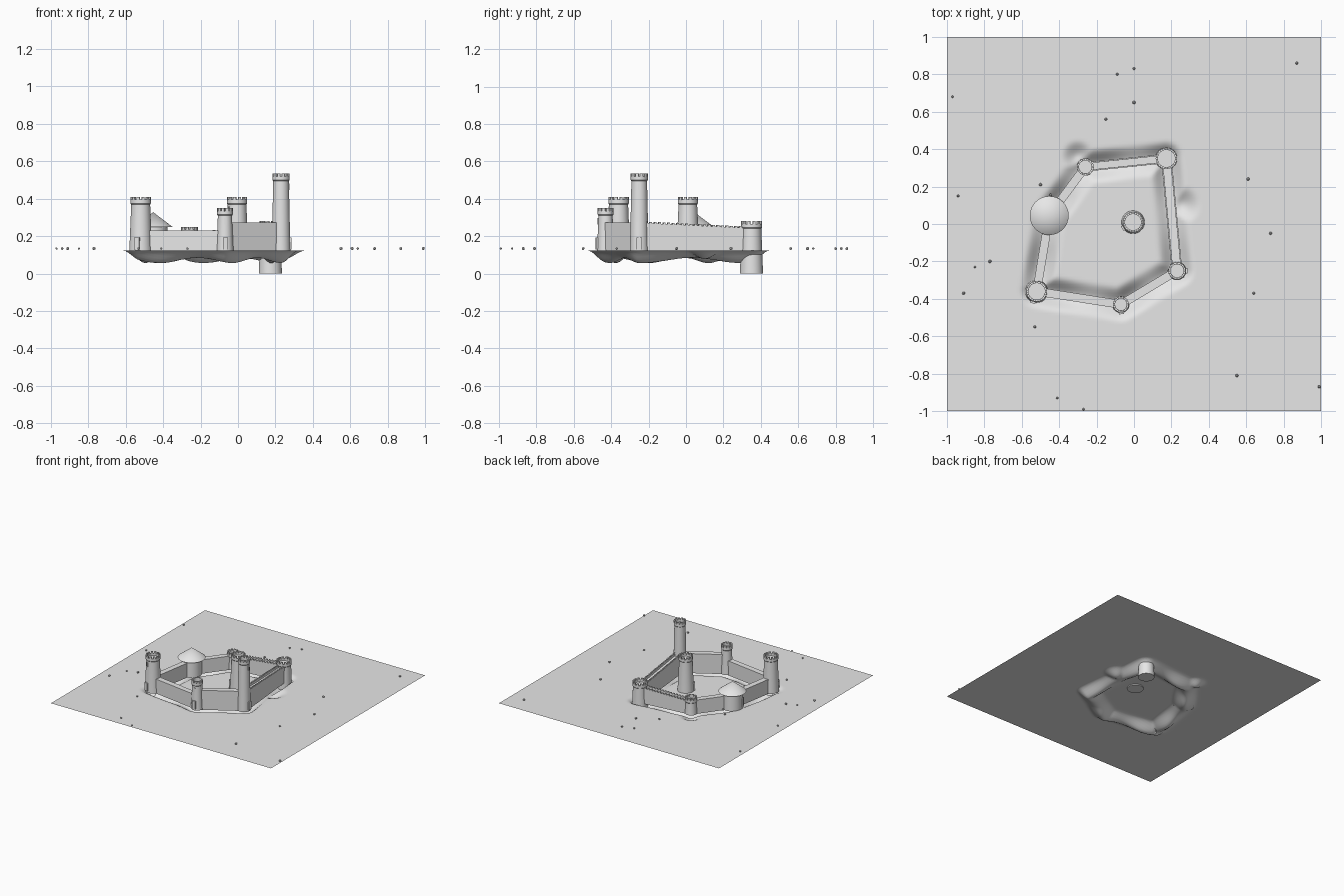
import bpy, bmesh, math, random
from mathutils import Vector, Matrix

if "Cube" in bpy.data.objects:
    bpy.data.objects.remove(bpy.data.objects["Cube"])

random.seed(4)
GROUND = 0.123
stone = bpy.data.materials.new("pale_stone")
stone.diffuse_color = (0.8, 0.8, 0.8, 1)
stone.use_nodes = True
stone.node_tree.nodes["Principled BSDF"].inputs["Base Color"].default_value = stone.diffuse_color


def finish(name, bm, smooth=True):
    me = bpy.data.meshes.new(name)
    bmesh.ops.recalc_face_normals(bm, faces=bm.faces[:])
    bm.to_mesh(me)
    bm.free()
    me.materials.append(stone)
    ob = bpy.data.objects.new(name, me)
    bpy.context.collection.objects.link(ob)
    if smooth:
        bpy.ops.object.select_all(action='DESELECT')
        ob.select_set(True)
        bpy.context.view_layer.objects.active = ob
        bpy.ops.object.shade_smooth_by_angle(angle=math.radians(35))
    return ob


def lathe(bm, profile, x, y, n=32):
    rings = []
    for r, z in profile:
        if r == 0:
            rings.append([bm.verts.new((x, y, z))])
        else:
            rings.append([bm.verts.new((x + r * math.cos(2 * math.pi * i / n),
                                        y + r * math.sin(2 * math.pi * i / n), z)) for i in range(n)])
    for a, b in zip(rings, rings[1:]):
        for i in range(n):
            j = (i + 1) % n
            if len(a) == 1:
                bm.faces.new((a[0], b[i], b[j]))
            elif len(b) == 1:
                bm.faces.new((a[i], a[j], b[0]))
            else:
                bm.faces.new((a[i], a[j], b[j], b[i]))


def box(bm, centre, size, angle=0.0):
    bmesh.ops.create_cube(bm, size=1, matrix=Matrix.Translation(centre)
                          @ Matrix.Rotation(angle, 4, 'Z') @ Matrix.Diagonal((*size, 1)))


def radial_box(bm, x, y, r, ang, z, size):
    box(bm, (x + r * math.cos(ang), y + r * math.sin(ang), z), size, ang)


# towers: x, y, base radius, top radius, bottom, top, door angle
TOWERS = {
    "front_left_tower": (-0.52, -0.36, 0.061, 0.051, 0.115, 0.41, -1.9),
    "front_tower": (-0.07, -0.43, 0.046, 0.038, 0.115, 0.35, -1.5),
    "front_right_tower": (0.23, -0.25, 0.050, 0.042, 0.115, 0.535, 0.0),
    "back_right_tower": (0.173, 0.35, 0.062, 0.053, 0.0, 0.28, None),
    "back_left_tower": (-0.26, 0.305, 0.046, 0.041, 0.115, 0.25, None),
    "keep_tower": (-0.005, 0.01, 0.062, 0.050, 0.115, 0.41, -2.6),
}


def tower(name, x, y, rb, rt, z0, z1, door):
    bm = bmesh.new()
    floor, rim, lip = z1 - 0.03, z1 - 0.015, rt + 0.004
    lathe(bm, [(0, z0), (rb, z0), (rt, z1 - 0.05), (rt, z1 - 0.04), (lip, z1 - 0.035),
               (lip, rim), (lip - 0.011, rim), (lip - 0.011, floor), (0, floor)], x, y)
    # battlement teeth
    n = 12
    for i in range(n):
        radial_box(bm, x, y, lip - 0.0055, 2 * math.pi * (i + 0.5) / n, z1 - 0.009, (0.011, 0.015, 0.018))
    # door and slit windows
    if door is not None:
        radial_box(bm, x, y, rb - 0.002, door, 0.16, (0.016, 0.028, 0.065))
        radial_box(bm, x, y, rt - 0.001, door, z1 - 0.07, (0.01, 0.012, 0.035))
    finish(name, bm)


for name, spec in TOWERS.items():
    tower(name, *spec)

# round hut with conical roof
HUT = (-0.453, 0.045)
bm = bmesh.new()
lathe(bm, [(0, 0.115), (0.078, 0.115), (0.075, 0.255), (0, 0.255)], *HUT)
radial_box(bm, *HUT, 0.076, 3.6, 0.16, (0.014, 0.035, 0.07))
finish("hut_body", bm)
bm = bmesh.new()
lathe(bm, [(0, 0.249), (0.104, 0.249), (0, 0.328)], *HUT)
finish("hut_roof", bm)

# curtain walls between neighbouring towers
P = {k: Vector(v[:2]) for k, v in TOWERS.items()}
A, B, C = P["front_left_tower"], P["front_tower"], P["front_right_tower"]
D, E, G = P["back_right_tower"], P["back_left_tower"], Vector(HUT)


def wall(name, p, q, z_p, z_q, width=0.045, parapet=False):
    bm = bmesh.new()
    d = (q - p).normalized()
    s = Vector((-d.y, d.x))
    ang = math.atan2(d.y, d.x)

    def strip(offset, w, lo, hi_p, hi_q):
        ends = []
        for pt, hi in ((p, hi_p), (q, hi_q)):
            l, r = pt + s * (offset + w / 2), pt + s * (offset - w / 2)
            ends.append([bm.verts.new((*v, z)) for v, z in ((l, lo), (r, lo), (r, hi), (l, hi))])
        a, b = ends
        for i in range(4):
            j = (i + 1) % 4
            bm.faces.new((a[i], a[j], b[j], b[i]))
        bm.faces.new(a)
        bm.faces.new(b)

    drop = 0.025 if parapet else 0
    strip(0, width, 0.112, z_p - drop, z_q - drop)
    if parapet:
        n = int((q - p).length / 0.024)
        for side in (-1, 1):
            off = side * (width / 2 - 0.004)
            strip(off, 0.008, 0.2, z_p - 0.008, z_q - 0.008)
            for i in range(n):
                t = (i + 0.5) / n
                c = p.lerp(q, t) + s * off
                box(bm, (*c, z_p + (z_q - z_p) * t - 0.008), (0.012, 0.008, 0.016), ang)
    finish(name, bm, False)


wall("front_wall", A, B, 0.23, 0.23)
wall("front_right_wall", B, C, 0.272, 0.272)
wall("right_wall", C, D, 0.28, 0.25, 0.056, True)
wall("back_wall", D, E, 0.25, 0.225, 0.05, True)
wall("back_left_wall", E, G, 0.225, 0.225)
wall("left_wall", G, A, 0.23, 0.23)

# ground sheet with an uneven trench sunk along the wall line
RING = [A, B, C, D, E, G]


def trench(x, y):
    pt = Vector((x, y))
    best, where = 9, 0
    for i, p in enumerate(RING):
        e = RING[(i + 1) % 6] - p
        t = max(0, min(1, (pt - p).dot(e) / e.length_squared))
        dist = (pt - p - e * t).length
        if dist < best:
            best, where = dist, i + t
    f = max(0, 1 - best / 0.095)
    depth = f * f * (3 - 2 * f) * (0.053 + 0.014 * math.sin(where * 7.0))
    for cx, cy, r, k in ((-0.30, 0.36, 0.09, 0.04), (0.25, 0.1, 0.11, 0.045)):
        g = max(0, 1 - math.hypot(x - cx, y - cy) / r)
        depth = max(depth, k * g * g * (3 - 2 * g))
    return depth


bm = bmesh.new()
bmesh.ops.create_grid(bm, x_segments=130, y_segments=130, size=1)
for v in bm.verts:
    near = abs(v.co.x + 0.15) < 0.6 and abs(v.co.y) < 0.6
    v.co.z = GROUND - (trench(v.co.x, v.co.y) if near else 0)
finish("ground_sheet", bm)

# scattered rocks
ROCKS = [(-.97, .68), (-.94, .15), (-.85, -.23), (-.77, -.2), (-.91, -.37), (-.53, -.55), (-.41, -.93),
         (-.27, -.99), (.55, -.81), (.99, -.87), (.64, -.37), (.73, -.05), (.61, .24), (.87, .86),
         (-.09, .8), (0, .83), (0, .65), (-.15, .56), (-.5, .21), (-.445, .155)]
bm = bmesh.new()
for x, y in ROCKS:
    r = random.uniform(0.006, 0.0098)
    bmesh.ops.create_icosphere(bm, subdivisions=1, radius=r,
                               matrix=Matrix.Translation((x, y, GROUND + 0.011))
                               @ Matrix.Rotation(random.random() * 6, 4, 'Z'))
finish("rocks", bm, False)
